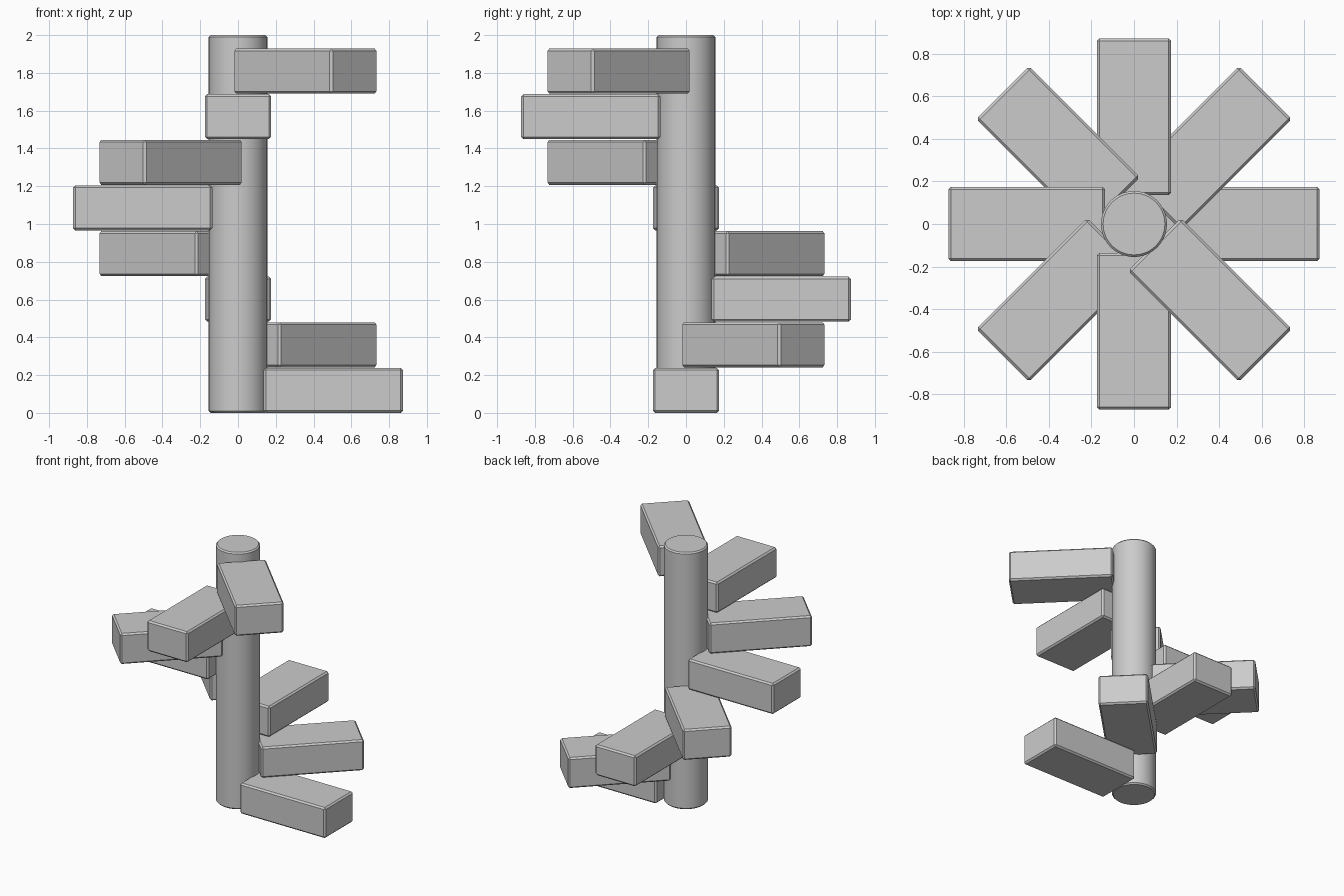
import bpy
from math import radians, cos, sin

if "Cube" in bpy.data.objects:
    bpy.data.objects.remove(bpy.data.objects["Cube"])

STEPS = 8
RISE = 0.2415
HEIGHT = 0.238
INNER, OUTER, WIDTH = 0.136, 0.873, 0.35


def chamfer(obj, width):
    mod = obj.modifiers.new("edge_chamfer", "BEVEL")
    mod.width = width
    mod.segments = 1
    mod.limit_method = "ANGLE"
    mod.angle_limit = radians(40)


# Central column
bpy.ops.mesh.primitive_cylinder_add(vertices=64, radius=0.155, depth=2.0,
                                    location=(0, 0, 1.0))
column = bpy.context.object
column.name = "column"
bpy.ops.object.shade_smooth_by_angle(angle=radians(30))
chamfer(column, 0.01)

# Steps climbing counter-clockwise around the column
for i in range(STEPS):
    a = radians(i * 360 / STEPS)
    mid = (INNER + OUTER) / 2
    bpy.ops.mesh.primitive_cube_add(
        size=1, location=(mid * cos(a), mid * sin(a), HEIGHT / 2 + i * RISE),
        rotation=(0, 0, a))
    step = bpy.context.object
    step.name = f"step_{i + 1}"
    step.scale = (OUTER - INNER, WIDTH, HEIGHT)
    bpy.ops.object.transform_apply(location=False, rotation=False, scale=True)
    chamfer(step, 0.012)
